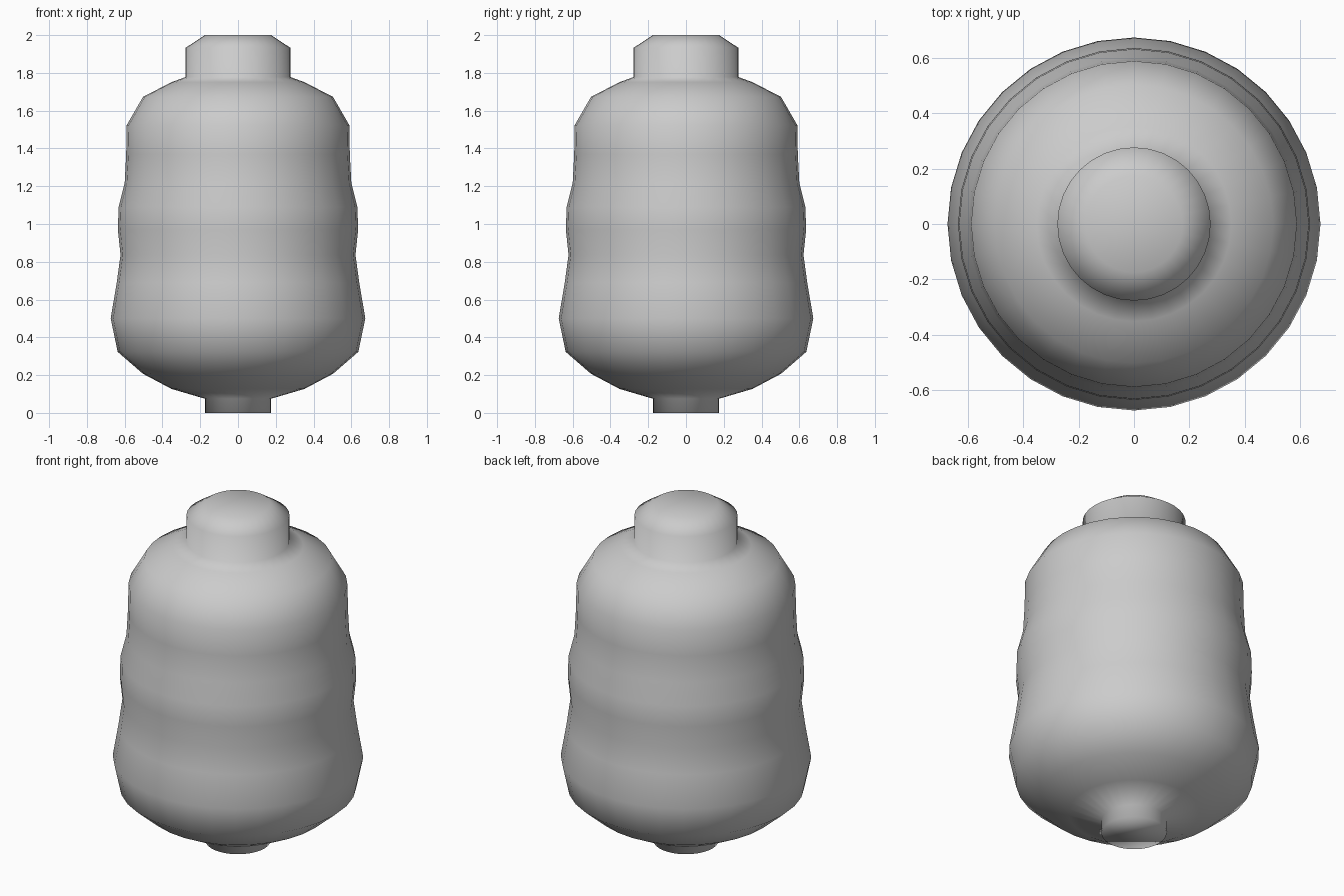
import bpy, bmesh, math

if "Cube" in bpy.data.objects:
    bpy.data.objects.remove(bpy.data.objects["Cube"])

SEGMENTS = 32


def lathe(name, profile):
    """Revolve (radius, height) points around z; end rings are capped flat."""
    bm = bmesh.new()
    rings = []
    for r, z in profile:
        rings.append([bm.verts.new((r * math.cos(2 * math.pi * i / SEGMENTS),
                                    r * math.sin(2 * math.pi * i / SEGMENTS), z))
                      for i in range(SEGMENTS)])
    for low, high in zip(rings, rings[1:]):
        for i in range(SEGMENTS):
            j = (i + 1) % SEGMENTS
            bm.faces.new((low[i], low[j], high[j], high[i]))
    bm.faces.new(rings[0][::-1])
    bm.faces.new(rings[-1])
    for f in bm.faces:
        f.smooth = True
    mesh = bpy.data.meshes.new(name)
    bm.to_mesh(mesh)
    bm.free()
    obj = bpy.data.objects.new(name, mesh)
    bpy.context.collection.objects.link(obj)
    return obj


# Whole lantern-like body: foot, rippled barrel, shoulder and domed cap
foot = [(0.175, 0.0), (0.175, 0.075)]
barrel = [(0.352, 0.127), (0.503, 0.207), (0.637, 0.323), (0.674, 0.5),
          (0.642, 0.69), (0.622, 0.836), (0.636, 0.97), (0.632, 1.09),
          (0.6, 1.217), (0.592, 1.37), (0.589, 1.524)]
shoulder = [(0.503, 1.673), (0.352, 1.751), (0.277, 1.778)]
cap = [(0.277, 1.933), (0.175, 2.0)]
lathe("lantern_body", foot + barrel + shoulder + cap)
